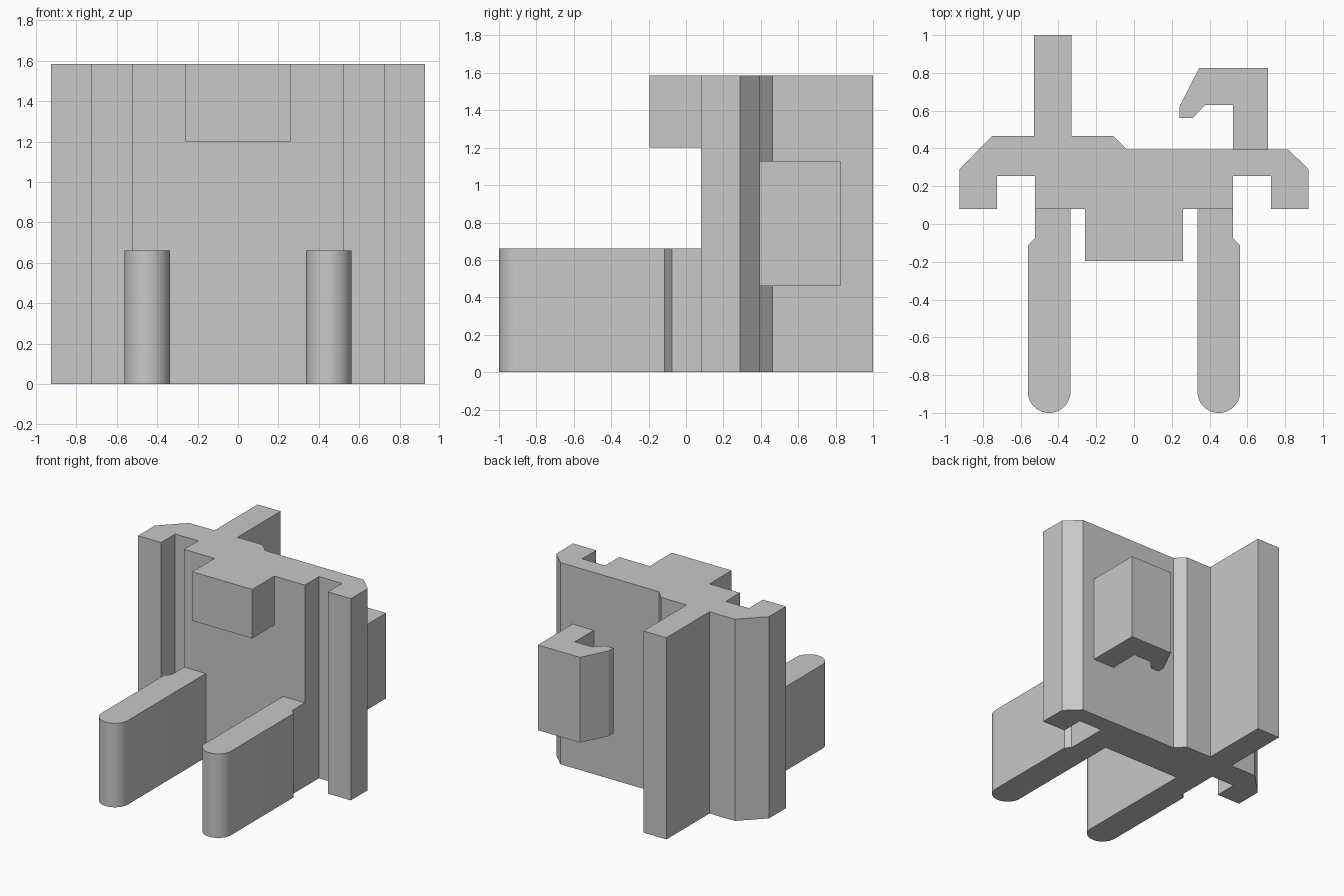
import bpy, bmesh
from math import cos, sin, pi, radians

cube = bpy.data.objects.get("Cube")
if cube:
    bpy.data.objects.remove(cube, do_unlink=True)

GREY = (0.58, 0.58, 0.58, 1)
grey = bpy.data.materials.new("plain grey")
grey.use_nodes = True
grey.diffuse_color = GREY
grey.node_tree.nodes["Principled BSDF"].inputs["Base Color"].default_value = GREY


def extrude(name, outline, bottom, top):
    """Extrude a plan outline upwards between two heights."""
    bm = bmesh.new()
    face = bm.faces.new([bm.verts.new((x, y, bottom)) for x, y in outline])
    result = bmesh.ops.extrude_face_region(bm, geom=[face])
    raised = [v for v in result["geom"] if isinstance(v, bmesh.types.BMVert)]
    bmesh.ops.translate(bm, verts=raised, vec=(0, 0, top - bottom))
    bmesh.ops.recalc_face_normals(bm, faces=bm.faces)
    mesh = bpy.data.meshes.new(name)
    bm.to_mesh(mesh)
    bm.free()
    mesh.materials.append(grey)
    obj = bpy.data.objects.new(name, mesh)
    bpy.context.collection.objects.link(obj)
    return obj


HEIGHT = 1.585
FRONT = 0.08

# Main body: grooved front, chamfered back corners, rear fin
front_right = [(-0.925, FRONT), (-0.725, FRONT), (-0.725, 0.255),
               (-0.525, 0.255), (-0.525, FRONT)]
front_left = [(-x, y) for x, y in reversed(front_right)]
back = [(0.925, 0.29), (0.815, 0.395), (-0.04, 0.395), (-0.11, 0.465),
        (-0.33, 0.465), (-0.33, 1), (-0.53, 1), (-0.53, 0.465),
        (-0.75, 0.465), (-0.925, 0.29)]
extrude("body", front_right + front_left + back, 0, HEIGHT)

# Block at the top of the front
extrude("front_block", [(-0.26, -0.195), (0.26, -0.195), (0.26, FRONT), (-0.26, FRONT)],
        1.2, HEIGHT)

# Hook on the back
extrude("rear_hook", [(0.525, 0.395), (0.71, 0.395), (0.71, 0.825), (0.345, 0.825),
                      (0.24, 0.62), (0.24, 0.56), (0.31, 0.56), (0.375, 0.63),
                      (0.525, 0.63)], 0.46, 1.13)

# Pair of round-ended prongs reaching forward
INNER, OUTER = 0.336, 0.562
radius = (OUTER - INNER) / 2
middle = (OUTER + INNER) / 2
STEPS = 24
nose = [(middle - radius * cos(pi * i / STEPS), radius - 1 - radius * sin(pi * i / STEPS))
        for i in range(STEPS + 1)]
prong = [(INNER, FRONT)] + nose + [(OUTER, -0.115), (0.525, -0.075), (0.525, FRONT)]
for name, side in (("left_prong", 1), ("right_prong", -1)):
    obj = extrude(name, [(side * x, y) for x, y in prong], 0, 0.66)
    bpy.ops.object.select_all(action="DESELECT")
    obj.select_set(True)
    bpy.context.view_layer.objects.active = obj
    bpy.ops.object.shade_smooth_by_angle(angle=radians(30))
